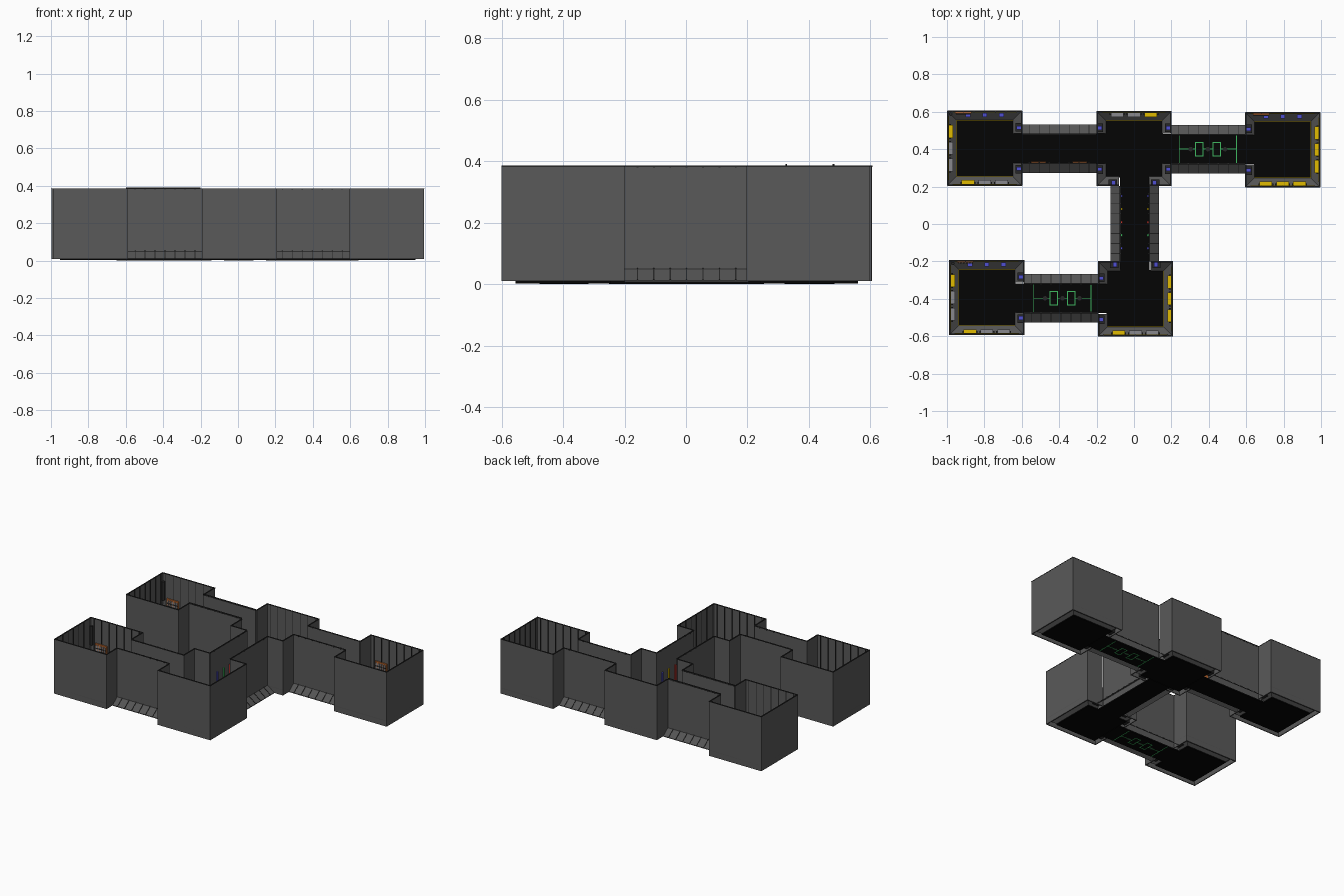
import bpy, bmesh, math
from mathutils import Matrix, Vector

if "Cube" in bpy.data.objects:
    bpy.data.objects.remove(bpy.data.objects["Cube"])

COLORS = {"wall": (0.10, 0.10, 0.10, 1), "dark": (0.02, 0.02, 0.02, 1),
          "floor": (0.0015, 0.0015, 0.0015, 1), "slope": (0.09, 0.09, 0.09, 1),
          "steel": (0.25, 0.25, 0.27, 1), "yellow": (0.75, 0.5, 0.0, 1),
          "blue": (0.08, 0.08, 0.65, 1), "green": (0.05, 0.5, 0.12, 1),
          "red": (0.6, 0.04, 0.03, 1), "orange": (0.5, 0.14, 0.03, 1)}
parts = {}
TOP, LOW, INSET = 0.385, 0.05, 0.05
DOOR, BASE = 0.08, 0.13     # half widths of corridor walls and of their sloped base


def mesh_for(name, color):
    return parts.setdefault((name, color), bmesh.new())


def prism(name, color, m, u0, u1, profile, mitre=(0, 0)):
    """Extrude a (depth, height) profile along a wall, with optional mitred ends."""
    bm = mesh_for(name, color)
    a = [bm.verts.new(m @ Vector((u0 + v * mitre[0], -v, z))) for v, z in profile]
    b = [bm.verts.new(m @ Vector((u1 - v * mitre[1], -v, z))) for v, z in profile]
    n = len(profile)
    faces = [bm.faces.new(a), bm.faces.new(b[::-1])]
    faces += [bm.faces.new((a[i], b[i], b[(i + 1) % n], a[(i + 1) % n])) for i in range(n)]
    bmesh.ops.recalc_face_normals(bm, faces=faces)


def box(name, color, m, u0, u1, v0, v1, z0, z1):
    prism(name, color, m, u0, u1, [(v0, z0), (v1, z0), (v1, z1), (v0, z1)])


def cylinder(name, color, loc, r, h):
    bmesh.ops.create_cone(mesh_for(name, color), cap_ends=True, segments=12, radius1=r,
                          radius2=r, depth=h, matrix=Matrix.Translation(loc))


def side(cx, cy, hx, hy, k):
    """Frame of one side (0 north, 1 west, 2 south, 3 east) and its half length."""
    d, half = (hy, hx) if k % 2 == 0 else (hx, hy)
    m = (Matrix.Translation((cx, cy, 0)) @ Matrix.Rotation(k * math.pi / 2, 4, 'Z')
         @ Matrix.Translation((0, d, 0)))
    return m, half


def skirting(m, u0, u1, mitre):
    prism("room_skirting", "slope", m, u0, u1,
          [(0, LOW - 0.004), (INSET, 0.007), (INSET, 0.012), (0, LOW + 0.001)], mitre)


def wall(name, m, u0, u1, z0):
    box(name, "wall", m, u0, u1, 0, 0.006, z0, TOP)
    box("wall_rim", "dark", m, u0, u1, -0.001, 0.007, TOP - 0.003, TOP + 0.001)


def seams(m, half, count):
    # evenly spaced dark seams on the inner face of a wall
    for i in range(count):
        u = -half + 2 * half * (i + 0.5) / count
        box("wall_seams", "dark", m, u - 0.002, u + 0.002, 0.004, 0.009, 0.14, TOP)


def room(cx, cy, doors, styles):
    h = 0.2
    f = h - INSET + 0.004
    box("room_floor", "floor", Matrix.Translation((cx, cy, 0)), -f, f, -f, f, 0.003, 0.011)
    for k in range(4):
        m, _ = side(cx, cy, h, h, k)
        if k in doors:
            for s in (-1, 1):
                a, b = sorted((s * DOOR, s * h))
                wall("room_wall", m, a, b, 0.01)
                skirting(m, a, b, (1, 0) if s < 0 else (0, 1))
                # door post with a lamp on top
                c, d = sorted((s * 0.09, s * 0.135))
                box("door_post", "dark", m, c, d, 0.006, 0.035, 0.02, 0.1)
                c, d = sorted((s * 0.1, s * 0.12))
                box("door_lamp", "blue", m, c, d, 0.006, 0.03, 0.1, 0.115)
            continue
        wall("room_wall", m, -h, h, 0.01)
        seams(m, h, 7)
        skirting(m, -h, h, (1, 1))
        box("floor_trim", "yellow", m, -0.15, 0.15, 0.049, 0.052, 0.011, 0.014)
        box("wall_stripe", "yellow", m, -0.17, 0.17, 0.006, 0.009, 0.13, 0.136)
        if styles[k] == "lamps":
            # framed rack with a grid beside the corner pipe
            box("rack_frame", "orange", m, -0.16, -0.07, 0.006, 0.014, 0.12, 0.22)
            for g in range(5):
                x = -0.147 + g * 0.016
                box("rack_bar", "steel", m, x - 0.005, x + 0.005, 0.012, 0.018, 0.13, 0.21)
            for z in (0.15, 0.17, 0.19):
                box("rack_bar", "dark", m, -0.155, -0.075, 0.012, 0.019, z - 0.003, z + 0.003)
        for i, u in enumerate((-0.09, 0, 0.09)):
            if styles[k] == "lamps":
                box("wall_lamp", "blue", m, u - 0.013, u + 0.013, 0.012, 0.034, 0.095, 0.115)
            else:
                color = "yellow" if styles[k] == "yellow" or i == 2 else "steel"
                box("wall_panel", color, m, u - 0.034, u + 0.034, 0.006, 0.03, 0.09, 0.125)
                box("panel_bracket", "dark", m, u - 0.04, u + 0.04, 0.004, 0.02, 0.07, 0.09)
    if 1 not in doors:
        # corner pipe
        cylinder("corner_pipe", "dark", (cx - h + 0.018, cy + h - 0.018, 0.27), 0.009, 0.13)


def corridor(cx, cy, half, ns):
    # ns: walls on the north and south sides, otherwise west and east
    reach = half + INSET
    fx, fy = (reach, DOOR) if ns else (DOOR, reach)
    box("corridor_floor", "floor", Matrix.Translation((cx, cy, 0)), -fx, fx, -fy, fy, 0.001, 0.01)
    for k in ((0, 2) if ns else (1, 3)):
        m, _ = side(cx, cy, DOOR, DOOR, k)
        wall("corridor_wall", m, -half, half, 0.01)
        # sloped base on the outside with ribs
        out = DOOR - BASE
        prism("corridor_slope", "slope", m, -half, half,
              [(0, LOW - 0.004), (0, LOW), (out, 0.012), (out, 0.008)])
        for i in range(7):
            u = -0.16 + i * 0.16 / 3
            prism("slope_rib", "dark", m, u - 0.002, u + 0.002,
                  [(0, LOW - 0.002), (0, LOW + 0.003), (out, 0.015), (out, 0.01)])
            box("rim_tick", "dark", m, u - 0.003, u + 0.003, -0.002, 0.008, TOP - 0.005, TOP + 0.002)


def circuit(cx, cy):
    # floor circuit diagram, visible from above and below
    m = Matrix.Translation((cx, cy, 0))

    def line(x0, x1, y0, y1):
        t = 0.0025
        box("floor_circuit", "green", m, x0 - t, x1 + t, y0 - t, y1 + t, 0, 0.0125)
    for s in (-1, 1):
        line(s * 0.153, s * 0.153, -0.077, 0.077)
        a, b = sorted((s * 0.027, s * 0.067))
        for x in (a, b):
            line(x, x, -0.036, 0.036)
        for y in (-0.036, 0.036):
            line(a, b, y, y)
        a, b = sorted((s * 0.067, s * 0.153))
        line(a, b, 0, 0)
    line(-0.027, 0.027, 0, 0)
    for x in (-0.092, 0, 0.092):
        cylinder("circuit_node", "dark", (cx + x, cy, 0.007), 0.012, 0.013)


# five rooms: centre, door sides, wall fittings (north, west, south, east)
room(-0.798, 0.405, (3,), ("lamps", "mixed", "mixed", ""))
room(0, 0.403, (1, 2, 3), ("mixed", "", "", ""))
room(0.795, 0.397, (1,), ("lamps", "", "yellow", "yellow"))
room(-0.787, -0.393, (3,), ("lamps", "mixed", "mixed", ""))
room(0.008, -0.4, (0, 1), ("", "", "mixed", "yellow"))

# four corridors
corridor(-0.4, 0.403, 0.2, True)
corridor(0.397, 0.4, 0.198, True)
corridor(-0.39, -0.397, 0.199, True)
corridor(0.004, 0.002, 0.202, False)
circuit(0.395, 0.4)
circuit(-0.383, -0.397)

# coloured tubes along the middle corridor
for k in (1, 3):
    m, _ = side(0.004, 0, DOOR, DOOR, k)
    for i, c in enumerate(("blue", "yellow", "red", "green", "blue")):
        u = (-0.15 + i * 0.07) * (1 if k == 3 else -1)
        box("tube_light", c, m, u - 0.006, u + 0.006, 0.006, 0.014, 0.05, 0.23)

# orange strips and rim pipes in the north-west corridor
for k in (0, 2):
    m, _ = side(-0.4, 0.403, DOOR, DOOR, k)
    box("rim_pipe", "dark", m, -0.2, 0.2, 0, 0.006, TOP, 0.391)
for u in (-0.11, 0.11):
    box("wall_strip", "orange", m, u - 0.04, u + 0.04, 0.006, 0.011, 0.1, 0.14)

# turn the collected parts into objects
mats = {}
for (name, color), bm in parts.items():
    if color not in mats:
        mats[color] = bpy.data.materials.new(color)
        mats[color].diffuse_color = COLORS[color]
    me = bpy.data.meshes.new(name)
    bm.to_mesh(me)
    bm.free()
    me.materials.append(mats[color])
    ob = bpy.data.objects.new(name + "_" + color, me)
    bpy.context.collection.objects.link(ob)

for m in bpy.data.materials:
    if m.users and not m.is_grease_pencil:
        m.use_nodes = True
        m.node_tree.nodes["Principled BSDF"].inputs["Base Color"].default_value = m.diffuse_color
